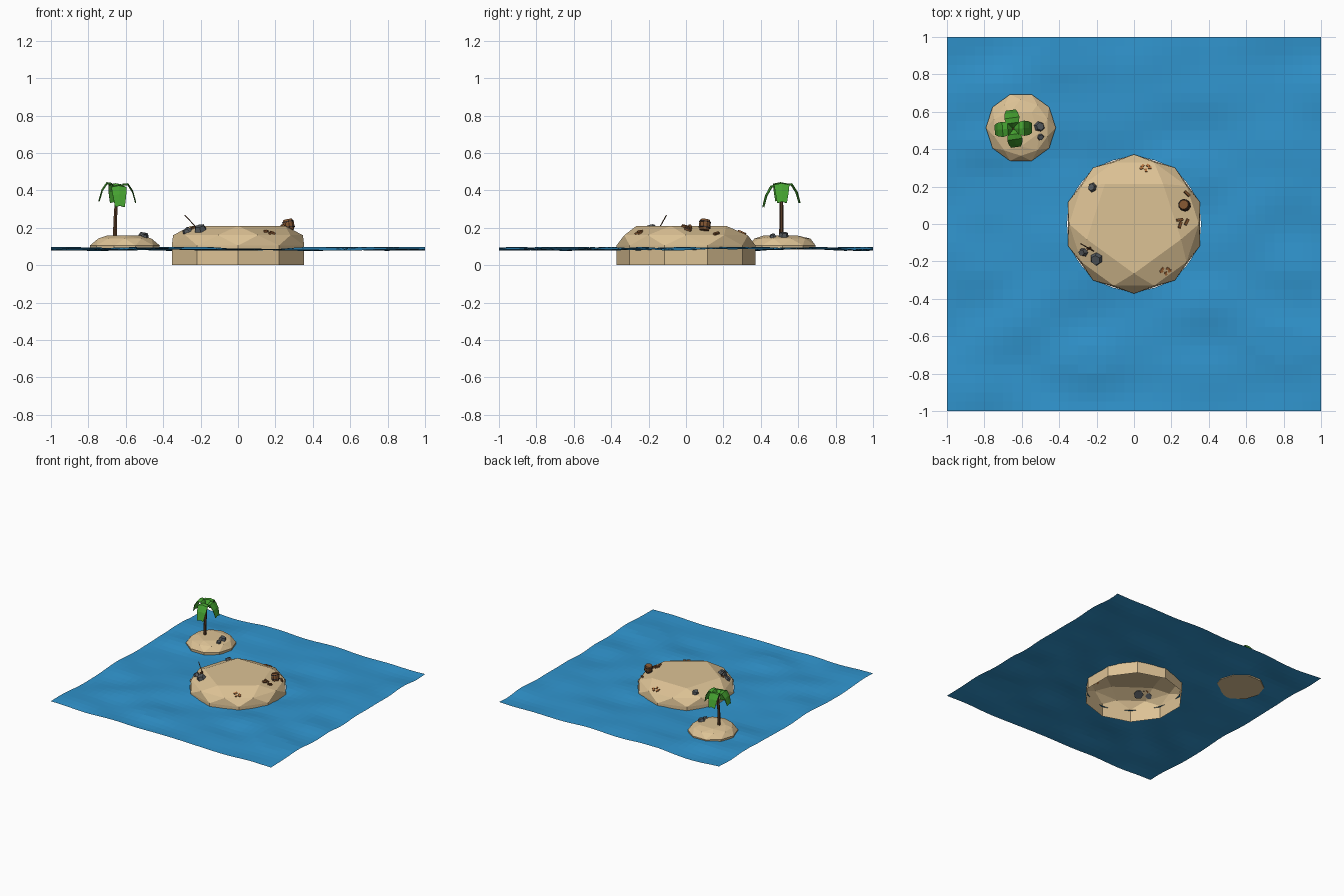
import bpy, bmesh, math, random
from mathutils import Vector, Matrix, noise

if "Cube" in bpy.data.objects:
    bpy.data.objects.remove(bpy.data.objects["Cube"])

random.seed(4)


def mat(name, r, g, b):
    m = bpy.data.materials.new(name)
    m.diffuse_color = (r, g, b, 1)
    m.use_nodes = True
    m.node_tree.nodes["Principled BSDF"].inputs["Base Color"].default_value = m.diffuse_color
    return m


SEA = mat("sea blue", 0.03, 0.30, 0.62)
SAND = mat("sand", 0.72, 0.54, 0.30)
STONE = mat("stone", 0.09, 0.10, 0.11)
BARK = mat("bark", 0.10, 0.045, 0.02)
WOOD = mat("wood", 0.22, 0.09, 0.03)
IRON = mat("iron", 0.04, 0.03, 0.03)
LEAF = mat("leaf", 0.06, 0.36, 0.03)
CORAL = mat("coral", 0.45, 0.17, 0.05)


def make(name, bm, material):
    me = bpy.data.meshes.new(name)
    bm.normal_update()
    bm.to_mesh(me)
    bm.free()
    me.materials.append(material)
    ob = bpy.data.objects.new(name, me)
    bpy.context.collection.objects.link(ob)
    return ob


def island(name, cx, cy, rings, open_bottom):
    """Hull of rings given as (sides, radius, z, start angle)."""
    bm = bmesh.new()
    for n, r, z, start in rings:
        for i in range(n):
            a = math.radians(start + 360 * i / n)
            bm.verts.new((cx + r * math.cos(a), cy + r * math.sin(a), z))
    bmesh.ops.convex_hull(bm, input=bm.verts)
    bm.normal_update()
    if open_bottom:
        low = [f for f in bm.faces if f.normal.z < -0.9]
        bmesh.ops.delete(bm, geom=low, context='FACES')
    return make(name, bm, SAND)


def lathe(name, path, sides, material):
    """Tube through (centre, radius) stations, capped at both ends."""
    bm = bmesh.new()
    axis = Vector(path[-1][0]) - Vector(path[0][0])
    rot = axis.to_track_quat('Z', 'Y')
    loops = []
    for c, r in path:
        loops.append([bm.verts.new(Vector(c) + rot @ Vector(
            (r * math.cos(2 * math.pi * i / sides), r * math.sin(2 * math.pi * i / sides), 0)))
            for i in range(sides)])
    for a, b in zip(loops, loops[1:]):
        for i in range(sides):
            j = (i + 1) % sides
            bm.faces.new((a[i], a[j], b[j], b[i]))
    bm.faces.new(loops[0][::-1])
    bm.faces.new(loops[-1])
    return make(name, bm, material)


# Islands
big = island("main_island", 0, 0, [(10, 0.372, 0.0, 18), (10, 0.372, 0.105, 18),
             (10, 0.347, 0.16, 0), (5, 0.265, 0.21, 54)], True)
small = island("small_island", -0.605, 0.515, [(10, 0.185, 0.085, 0), (10, 0.187, 0.105, 0),
               (10, 0.150, 0.142, 18), (5, 0.10, 0.158, 54)], False)
bpy.context.view_layer.update()

# Rippled sea sheet with a hole where the main island stands
bm = bmesh.new()
bmesh.ops.create_grid(bm, x_segments=40, y_segments=40, size=1)
HOLE = 0.358
bmesh.ops.delete(bm, geom=[f for f in bm.faces if all(v.co.xy.length < HOLE for v in f.verts)],
                 context='FACES')
for v in bm.verts:
    if v.co.xy.length < HOLE:
        v.co.xy = v.co.xy.normalized() * HOLE
    n = noise.noise(Vector((v.co.x * 2.6, v.co.y * 4.0, 3.7)))
    v.co.z = min(0.097, 0.089 + 0.022 * n)
make("sea", bm, SEA)


def ground(ob, x, y):
    hit, loc, nor, _ = ob.ray_cast(Vector((x, y, 1)), Vector((0, 0, -1)))
    return loc, nor


def on_ground(ob, x, y, turn=0):
    loc, nor = ground(ob, x, y)
    return Matrix.Translation(loc) @ Vector((0, 0, 1)).rotation_difference(nor).to_matrix().to_4x4() \
        @ Matrix.Rotation(math.radians(turn), 4, 'Z')


# Stones
for k, (ob, x, y, r) in enumerate([(big, -0.20, -0.185, 0.04), (big, -0.272, -0.15, 0.026),
                                   (big, -0.222, 0.195, 0.028), (small, -0.505, 0.52, 0.031),
                                   (small, -0.50, 0.465, 0.021)]):
    bm = bmesh.new()
    bmesh.ops.create_cone(bm, cap_ends=True, segments=6, radius1=r, radius2=r * 0.7, depth=r * 0.9)
    for v in bm.verts:
        v.co *= random.uniform(0.88, 1.08)
        v.co.z += r * 0.2
    bm.transform(on_ground(ob, x, y, 25 * k))
    make(f"stone_{k + 1}", bm, STONE)


# Scattered planks and small coral pieces
def slab(name, x, y, size, turn, material):
    bm = bmesh.new()
    bmesh.ops.create_cube(bm, size=1)
    bm.transform(on_ground(big, x, y, turn) @ Matrix.Translation((0, 0, size[2] * 0.4))
                 @ Matrix.Diagonal((*size, 1)))
    make(name, bm, material)


for k, (x, y, t) in enumerate([(0.282, 0.162, -40), (0.243, 0.022, 10), (0.28, 0.01, 60),
                               (0.245, -0.005, 70)]):
    slab(f"plank_{k + 1}", x, y, (0.036, 0.014, 0.012), t, WOOD)
for k, (cx, cy) in enumerate([(0.062, 0.30), (0.168, -0.25)]):
    for j in range(5):
        a = j * 2.4
        slab(f"coral_{k + 1}_{j + 1}", cx + 0.022 * math.cos(a), cy + 0.014 * math.sin(a),
             (0.018, 0.012, 0.008), 50 * j, CORAL)

# Leaning barrel with iron hoops
base, tilt = Vector((0.278, 0.097, 0.187)), Vector((-0.2, 0.12, 1)).normalized()
base.x -= 0.002
at = lambda h: base + tilt * h
lathe("barrel", [(at(0), 0.025), (at(0.02), 0.031), (at(0.038), 0.031), (at(0.058), 0.025)], 10, WOOD)
for k, h in enumerate((0.012, 0.042)):
    lathe(f"barrel_hoop_{k + 1}", [(at(h), 0.0318), (at(h + 0.006), 0.0318)], 10, IRON)

# Stick leaning up from the stones
lathe("stick", [((-0.215, -0.145, 0.195), 0.003), ((-0.285, -0.105, 0.267), 0.003)], 5, BARK)
slab("stick_scrap", -0.24, -0.13, (0.022, 0.012, 0.01), 20, WOOD)

# Palm trunk with ring segments
trunk = []
for i in range(6):
    t = i / 5
    c = (-0.658 + 0.014 * t * t, 0.51, 0.145 + 0.26 * t)
    trunk.append((c, 0.012 - 0.003 * t))
lathe("palm_trunk", trunk, 6, BARK)

# Drooping fronds: (reach, height, half width)
FROND = [(0.0, 0.40, 0.018), (0.03, 0.437, 0.034), (0.058, 0.438, 0.041),
         (0.084, 0.398, 0.036), (0.10, 0.34, 0.026)]
for k, (turn, drop) in enumerate([(2, 0.0), (98, 0.0), (184, 0.01), (278, -0.022)]):
    bm = bmesh.new()
    rows = [[bm.verts.new((r, s * w, z - 0.008 * abs(s) + drop * r / 0.1)) for s in (-1, 0, 1)]
            for r, z, w in FROND]
    for a, b in zip(rows, rows[1:]):
        for i in (0, 1):
            bm.faces.new((a[i], b[i], b[i + 1], a[i + 1]))
    bm.transform(Matrix.Translation((-0.645, 0.51, 0)) @ Matrix.Rotation(math.radians(turn), 4, 'Z'))
    frond = make(f"palm_frond_{k + 1}", bm, LEAF)
    frond.modifiers.new("thickness", 'SOLIDIFY').thickness = 0.004
